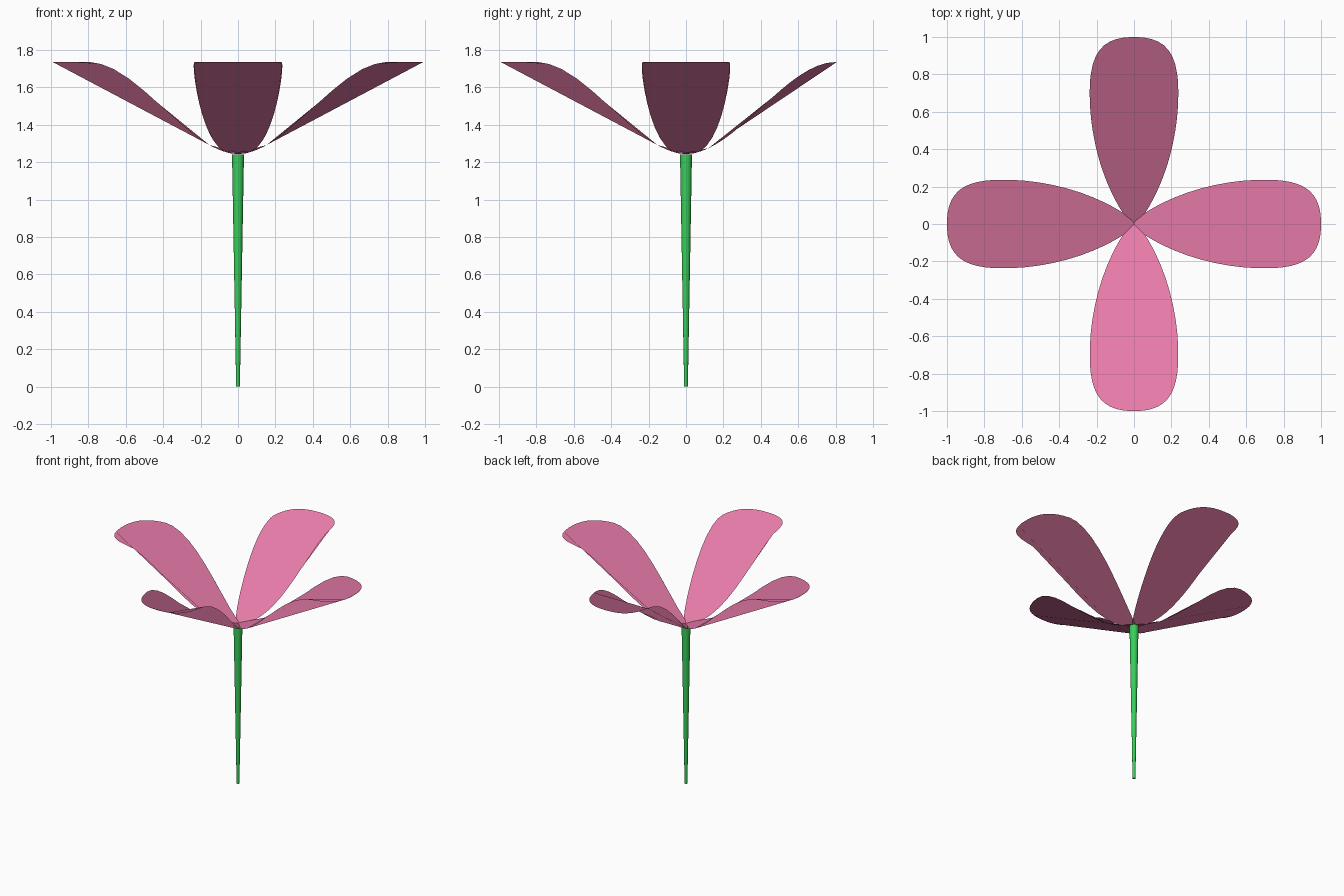
import bpy
import math
from mathutils import Vector, Matrix
from mathutils.geometry import interpolate_bezier  # noqa: F401

if "Cube" in bpy.data.objects:
    bpy.data.objects.remove(bpy.data.objects["Cube"])


def material(name, rgb):
    m = bpy.data.materials.new(name)
    m.diffuse_color = (*rgb, 1)
    m.use_nodes = True
    m.node_tree.nodes["Principled BSDF"].inputs["Base Color"].default_value = m.diffuse_color
    return m


PINK = material("petal_pink", (0.8, 0.2, 0.4))
GREEN = material("stem_green", (0.04, 0.62, 0.1))

BASE_Z, RISE = 1.245, 0.49

# half outline of a petal (distance along, half width): base to widest, widest to tip
INNER = [Vector(p) for p in ((-0.02, 0), (0.14, 0.14), (0.42, 0.237), (0.7, 0.237))]
OUTER = [Vector(p) for p in ((0.7, 0.237), (0.92, 0.237), (1.0, 0.17), (1.0, 0))]


def bezier(p, t):
    s = 1 - t
    return p[0] * s**3 + p[1] * 3 * s * s * t + p[2] * 3 * s * t * t + p[3] * t**3


def outline_point(s):
    """Closed outline: s = 0 at the base, 2 at the tip, 4 at the base again."""
    side = -1
    if s < 0:
        s, side = -s, 1
    elif s > 2:
        s, side = 4 - s, 1
    r, w = bezier(INNER, s) if s <= 1 else bezier(OUTER, s - 1)
    t = min(max(r / 0.8, 0), 1)
    return Vector((r, side * w, BASE_Z + RISE * t * t * (3 - 2 * t)))


def petal(name, degrees, base_s, tip_s, steps=16):
    # one rounded face; the four stops set where its long folds run
    stops = [-base_s, base_s, tip_s, 4 - tip_s, 4 - base_s]
    turn = Matrix.Rotation(math.radians(degrees), 3, 'Z')
    verts = []
    for a, b in zip(stops, stops[1:]):
        verts += [turn @ outline_point(a + (b - a) * j / steps) for j in range(1, steps + 1)]
    mesh = bpy.data.meshes.new(name)
    mesh.from_pydata(verts, [], [list(range(len(verts)))])
    mesh.materials.append(PINK)
    bpy.context.collection.objects.link(bpy.data.objects.new(name, mesh))


# four petals; the back one folds at its shoulder and has a flat tip
petal("petal_right", 0, 0.3, 1.8)
petal("petal_back", 90, 0.25, 1.18)
petal("petal_left", 180, 0.3, 1.8)
petal("petal_front", 270, 0.3, 1.8)

# tapered stem, thin at the ground
top = BASE_Z - 0.003
bpy.ops.mesh.primitive_cone_add(vertices=16, radius1=0.01, radius2=0.032, depth=top,
                                location=(0, 0, top / 2))
stem = bpy.context.object
stem.name = "stem"
stem.data.materials.append(GREEN)
bpy.ops.object.shade_smooth_by_angle(angle=math.radians(40))
